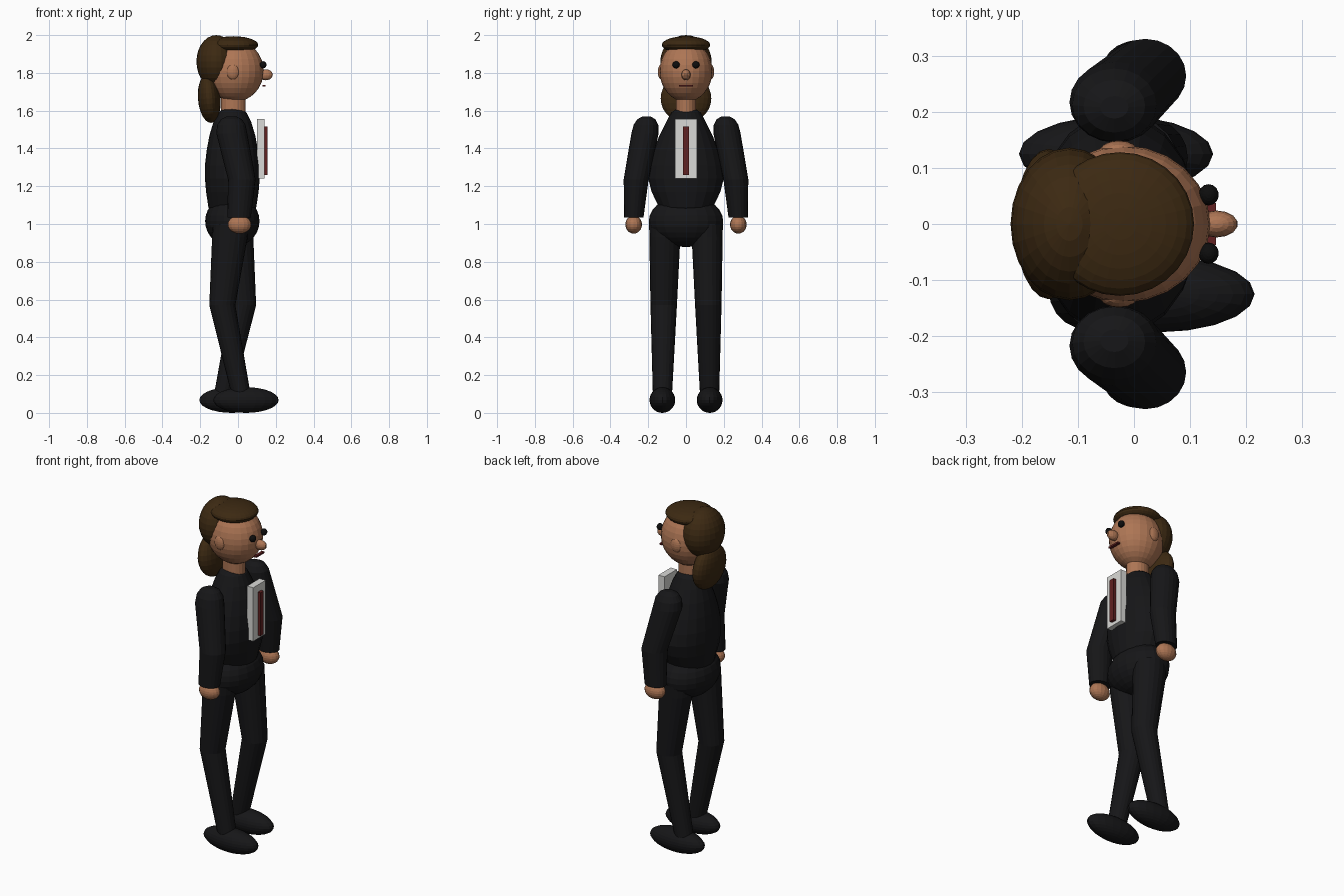
import bpy, bmesh, math

default = bpy.data.objects.get("Cube")
if default:
    bpy.data.objects.remove(default, do_unlink=True)


def material(name, r, g, b):
    m = bpy.data.materials.new(name)
    m.use_nodes = True
    m.diffuse_color = (r, g, b, 1)
    bsdf = next(n for n in m.node_tree.nodes if n.type == 'BSDF_PRINCIPLED')
    bsdf.inputs["Base Color"].default_value = (r, g, b, 1)
    return m


SUIT = material("black suit", .008, .008, .009)
EYE = material("eye black", .004, .004, .004)
SKIN = material("warm skin", .42, .18, .09)
HAIR = material("brown hair", .045, .022, .006)
SHIRT = material("pale shirt", .7, .7, .68)
TIE = material("dark red", .12, .015, .015)


def ellipsoid(name, mat, centre, radii, tilt=0, segments=20, rings=14):
    bpy.ops.mesh.primitive_uv_sphere_add(segments=segments, ring_count=rings, location=centre)
    ob = bpy.context.object
    ob.name, ob.scale = name, radii
    ob.rotation_euler.y = tilt
    ob.data.materials.append(mat)
    return ob


def box(name, mat, low, high):
    bpy.ops.mesh.primitive_cube_add(size=1, location=[(a + b) / 2 for a, b in zip(low, high)])
    ob = bpy.context.object
    ob.name, ob.scale = name, [b - a for a, b in zip(low, high)]
    ob.data.materials.append(mat)
    return ob


def loft(name, mat, rows, sides=20):
    """Skin a stack of level ellipses: x, y, z, x radius, y radius, top first."""
    bm = bmesh.new()
    loops = []
    for x, y, z, rx, ry in rows:
        angles = [2 * math.pi * i / sides for i in range(sides)]
        loops.append([bm.verts.new((x + rx * math.cos(a), y + ry * math.sin(a), z)) for a in angles])
    for a, b in zip(loops, loops[1:]):
        for i in range(sides):
            j = (i + 1) % sides
            bm.faces.new((a[i], b[i], b[j], a[j]))
    bm.faces.new(loops[0])
    bm.faces.new(loops[-1][::-1])
    bmesh.ops.recalc_face_normals(bm, faces=bm.faces)
    mesh = bpy.data.meshes.new(name)
    bm.to_mesh(mesh)
    bm.free()
    mesh.materials.append(mat)
    ob = bpy.data.objects.new(name, mesh)
    bpy.context.collection.objects.link(ob)
    return ob


# Torso, pelvis and neck
loft("torso", SUIT, [
    (-.03, 0, 1.61, .05, .05), (-.03, 0, 1.59, .075, .078), (-.03, 0, 1.54, .1, .105),
    (-.03, 0, 1.47, .121, .14), (-.03, 0, 1.39, .136, .172), (-.03, 0, 1.31, .145, .193),
    (-.03, 0, 1.24, .145, .2), (-.03, 0, 1.17, .139, .182), (-.03, 0, 1.09, .127, .143),
    (-.03, 0, 1.03, .1, .1)])
ellipsoid("pelvis", SUIT, (-.03, 0, 1.015), (.144, .197, .137))
loft("neck", SKIN, [(-.025, 0, 1.72, .066, .054), (-.025, 0, 1.55, .066, .054)])

# Shirt front and tie
box("shirt_front", SHIRT, (.1, -.058, 1.24), (.14, .058, 1.557))
box("tie", TIE, (.139, -.015, 1.26), (.157, .015, 1.515))

# Head and face
ellipsoid("head", SKIN, (-.018, 0, 1.81), (.154, .14, .163), segments=24, rings=16)
ellipsoid("nose", SKIN, (.147, 0, 1.79), (.038, .024, .029), segments=14, rings=10)
box("mouth", TIE, (.13, -.037, 1.727), (.146, .037, 1.737))

# Hair: cap, back mass and hanging length
ellipsoid("hair_cap", HAIR, (-.025, 0, 1.948), (.132, .128, .046), segments=28)
ellipsoid("hair_back", HAIR, (-.115, 0, 1.86), (.105, .136, .14), segments=24)
ellipsoid("hair_length", HAIR, (-.152, 0, 1.665), (.06, .134, .13), tilt=-.08, segments=24)

# Paired parts; stride sets which leg leads
for label, s in (("left", 1), ("right", -1)):
    ellipsoid(label + "_ear", SKIN, (-.027, s * .13, 1.805), (.034, .019, .041), segments=14, rings=10)
    ellipsoid(label + "_eye", EYE, (.133, s * .052, 1.843), (.018, .019, .019), segments=14, rings=10)

    loft(label + "_arm", SUIT, [
        (-.035, s * .208, 1.57, .025, .02), (-.035, s * .21, 1.555, .055, .047),
        (-.035, s * .212, 1.525, .075, .065), (-.033, s * .217, 1.48, .082, .072),
        (.02, s * .264, 1.235, .073, .066), (.006, s * .276, 1.035, .062, .051)])
    ellipsoid(label + "_hand", SKIN, (.008, s * .277, .997), (.062, .044, .048), segments=16, rings=12)

    loft(label + "_leg", SUIT, [
        (-.028 + s * .012, s * .11, 1.0, .095, .085), (-.028 + s * .015, s * .112, .93, .094, .082),
        (-.028 + s * .055, s * .118, .57, .069, .07), (-.03 - s * .05, s * .125, .08, .05, .05)])
    ellipsoid(label + "_shoe", SUIT, (.005 - s * .037, s * .125, .068), (.173, .068, .068))
